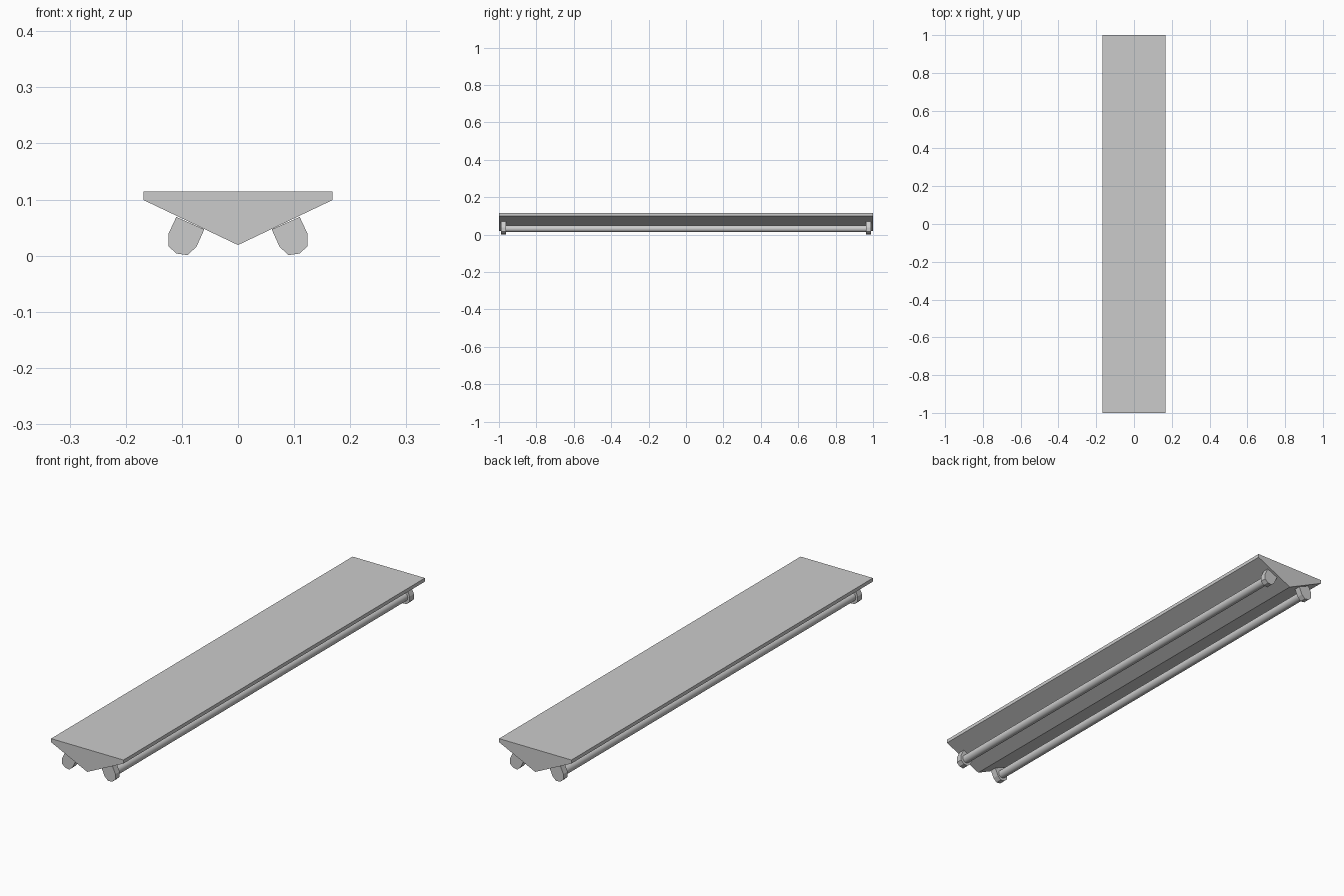
import bpy
import bmesh
from math import radians

cube = bpy.data.objects.get("Cube")
if cube:
    bpy.data.objects.remove(cube, do_unlink=True)

grey = bpy.data.materials.new("light_grey")
grey.use_nodes = True
colour = (0.6, 0.6, 0.6, 1)
grey.diffuse_color = colour
grey.node_tree.nodes["Principled BSDF"].inputs["Base Color"].default_value = colour


def extrude_profile(name, profile, y0, y1):
    """Extrude an x-z outline along y."""
    bm = bmesh.new()
    face = bm.faces.new([bm.verts.new((x, y0, z)) for x, z in profile])
    moved = bmesh.ops.extrude_face_region(bm, geom=[face])["geom"]
    verts = [v for v in moved if isinstance(v, bmesh.types.BMVert)]
    bmesh.ops.translate(bm, verts=verts, vec=(0, y1 - y0, 0))
    bmesh.ops.recalc_face_normals(bm, faces=bm.faces)
    mesh = bpy.data.meshes.new(name)
    bm.to_mesh(mesh)
    bm.free()
    mesh.materials.append(grey)
    obj = bpy.data.objects.new(name, mesh)
    bpy.context.collection.objects.link(obj)
    return obj


# Wedge-shaped housing with a thin vertical rim
extrude_profile("housing", [(-0.168, 0.114), (0.168, 0.114), (0.168, 0.099),
                            (0, 0.019), (-0.168, 0.099)], -1, 1)

# Faceted lamp holder, square to the sloping panel
holder = [(0.11, 0.069), (0.124, 0.039), (0.124, 0.017), (0.11, 0.004),
          (0.09, 0.001), (0.074, 0.016), (0.06, 0.047)]

for side, s in (("left", 1), ("right", -1)):
    outline = [(s * x, z) for x, z in holder]
    for end, y0, y1 in (("front", -0.99, -0.962), ("back", 0.962, 0.99)):
        extrude_profile(f"{side}_{end}_holder", outline, y0, y1)

    # Lamp tube between the two holders
    bpy.ops.mesh.primitive_cylinder_add(vertices=24, radius=0.018, depth=1.93,
                                        location=(s * 0.097, 0, 0.031),
                                        rotation=(radians(90), 0, 0))
    tube = bpy.context.object
    tube.name = f"{side}_tube"
    tube.data.materials.append(grey)
    bpy.ops.object.shade_smooth_by_angle(angle=radians(40))
